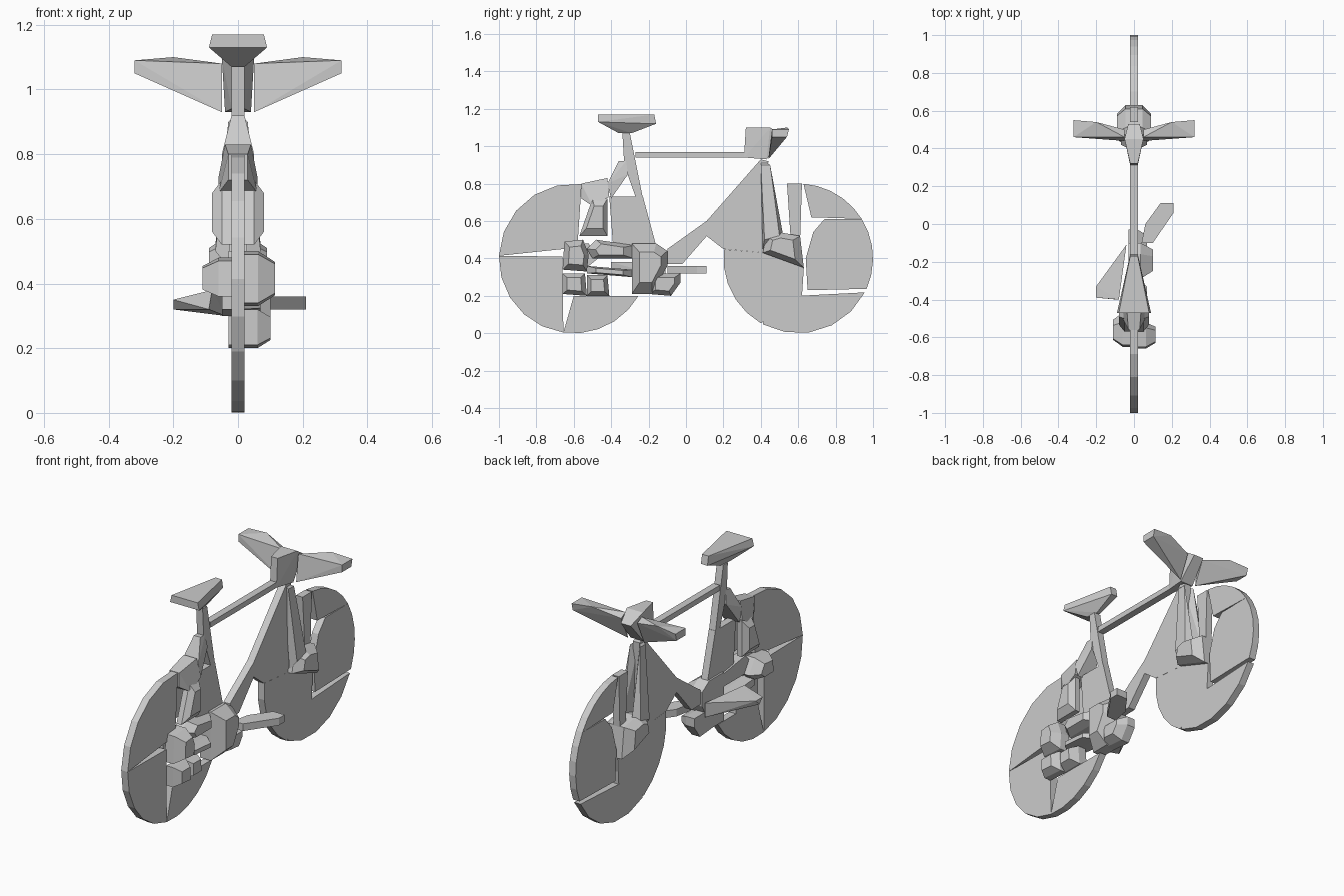
import bpy
import bmesh
from math import cos, sin, radians

default_cube = bpy.data.objects.get("Cube")
if default_cube:
    bpy.data.objects.remove(default_cube, do_unlink=True)

grey = bpy.data.materials.new("plain grey")
grey.use_nodes = True
grey_value = (.6, .6, .6, 1)
grey.diffuse_color = grey_value
grey.node_tree.nodes["Principled BSDF"].inputs["Base Color"].default_value = grey_value


def hull(name, points):
    """Flat-shaded convex solid wrapped round the points."""
    bm = bmesh.new()
    for point in points:
        bm.verts.new(point)
    result = bmesh.ops.convex_hull(bm, input=bm.verts[:])
    unused = [item for item in result["geom_interior"] + result["geom_unused"]
              if isinstance(item, bmesh.types.BMVert) and item.is_valid]
    bmesh.ops.delete(bm, geom=list(set(unused)), context="VERTS")
    bmesh.ops.dissolve_limit(bm, angle_limit=radians(1), verts=bm.verts[:], edges=bm.edges[:])
    bmesh.ops.recalc_face_normals(bm, faces=bm.faces[:])
    mesh = bpy.data.meshes.new(name)
    bm.to_mesh(mesh)
    bm.free()
    mesh.materials.append(grey)
    part = bpy.data.objects.new(name, mesh)
    bpy.context.collection.objects.link(part)
    return part


def plate(name, outline, inner=-.02, outer=.02):
    """Convex side outline (y, z) given a thickness along x."""
    return hull(name, [(x, y, z) for x in (inner, outer) for y, z in outline])


def faceted(name, outline, inner, outer, shrink=.6):
    """Plate whose outer face is shrunk, like a cut gem."""
    count = len(outline)
    middle_y = sum(y for y, z in outline) / count
    middle_z = sum(z for y, z in outline) / count
    points = [(inner, y, z) for y, z in outline]
    points += [((inner + outer) / 2, y, z) for y, z in outline]
    points += [(outer, middle_y + (y - middle_y) * shrink, middle_z + (z - middle_z) * shrink)
               for y, z in outline]
    return hull(name, points)


def rim(hub_y, start, end, steps=5):
    """Arc of tyre points between two angles in degrees."""
    angles = [radians(start + (end - start) * step / steps) for step in range(steps + 1)]
    return [(hub_y + .4 * cos(angle), .4 + .4 * sin(angle)) for angle in angles]


def symmetric(name, half):
    """Solid from points that are repeated on both sides of x."""
    return hull(name, [(side * x, y, z) for side in (-1, 1) for x, y, z in half])


# Rear wheel in three solid sectors
rear, front = -.6, .6
plate("rear_wheel_upper", rim(rear, 178, 84) + [(-.58, .6), (-.58, .47), (-.66, .45)])
plate("rear_wheel_back", rim(rear, 178, 262) + [(-.66, .41)])
plate("rear_wheel_lower", rim(rear, 262, 330) + [(-.6, .2)])

# Front wheel in solid sectors
plate("front_wheel_back", rim(front, 173, 240) + [(.42, .15), (.62, .2), (.63, .35), (.42, .43)])
plate("front_wheel_lower", rim(front, 242, 333) + [(.6, .2), (.42, .14)])
plate("front_wheel_nose", rim(front, 336, 392) + [(.74, .61), (.68, .54), (.64, .4), (.65, .23)])
plate("front_wheel_top", rim(front, 32, 86) + [(.67, .62)])
plate("front_wheel_shoulder", [(.54, .8), (.62, .8), (.61, .5), (.56, .5)])

# Frame
plate("top_tube", [(-.27, .97), (.32, .97), (.32, .94), (-.27, .94)])
plate("seat_tube", [(-.34, 1.07), (-.3, 1.07), (-.23, .72), (-.27, .73), (-.33, .9)])
plate("seat_tube_panel", [(-.41, .73), (-.23, .73), (-.16, .47), (-.39, .47)])
plate("head_panel", [(.11, .6), (.4, .93), (.44, .92), (.42, .43), (.2, .45), (.11, .52)])
plate("down_tube", [(-.1, .45), (.11, .6), (.12, .53), (-.02, .37), (-.1, .37)])
symmetric("seat_clamp", [(.02, -.36, .92), (.02, -.32, .92), (.03, -.31, .85),
                         (.05, -.4, .72), (.05, -.42, .8)])
symmetric("rear_brake", [(.03, -.56, .8), (.04, -.42, .83), (.06, -.41, .73),
                         (.06, -.5, .68), (.03, -.56, .72)])

# Fork blades and seat stays on both sides
for label, side in (("left", 1), ("right", -1)):
    hull(label + "_fork_blade", [(side * x, y, z) for x, y, z in (
        (0, .4, .93), (.03, .4, .9), (.03, .45, .9), (.03, .41, .45),
        (.07, .42, .5), (.07, .5, .52), (.03, .52, .52))])
    faceted(label + "_front_hub", [(.41, .43), (.43, .52), (.5, .54), (.61, .52),
                                   (.63, .35), (.5, .42)], 0, side * .09)
    faceted(label + "_seat_stay", [(-.5, .72), (-.42, .72), (-.42, .52), (-.57, .52)],
            side * .02, side * .08)

# Saddle
symmetric("saddle", [(.08, -.47, 1.17), (.09, -.47, 1.13), (.02, -.17, 1.17),
                     (.02, -.16, 1.12), (.01, -.29, 1.07), (.02, -.36, 1.07)])

# Handlebar stem and grips
symmetric("handlebar_stem", [(.05, .45, 1.1), (.02, .32, 1.1), (.04, .43, .93),
                             (.02, .31, .94), (.03, .53, 1.05)])
for label, side in (("left", 1), ("right", -1)):
    hull(label + "_handlebar", [(side * x, y, z) for x, y, z in (
        (.05, .44, .93), (.05, .46, 1.08), (.05, .5, 1.06), (.2, .54, 1.1),
        (.32, .46, 1.09), (.32, .55, 1.09), (.32, .46, 1.05), (.32, .54, 1.05))])

# Drivetrain
faceted("crankset", [(-.29, .48), (-.16, .48), (-.1, .44), (-.1, .36),
                     (-.18, .21), (-.29, .21)], -.03, .1)
faceted("chainring", [(-.2, .32), (-.03, .32), (-.03, .27), (-.08, .2), (-.2, .21)], -.03, .07)
faceted("upper_chain_guard", [(-.53, .45), (-.48, .5), (-.28, .47), (-.28, .4), (-.5, .4)],
        -.03, .07)
faceted("chain_stay", [(-.53, .36), (-.29, .34), (-.29, .3), (-.53, .32)], -.05, .07)
faceted("lower_chain_guard", [(-.53, .31), (-.42, .31), (-.41, .2), (-.53, .2)], -.02, .08)
faceted("rear_gear", [(-.66, .34), (-.65, .49), (-.55, .5), (-.52, .42), (-.53, .33)], .01, .115)
faceted("rear_derailleur", [(-.66, .21), (-.66, .32), (-.54, .32), (-.53, .2)], .02, .1)
faceted("rear_hub", [(-.65, .36), (-.64, .47), (-.52, .48), (-.47, .4), (-.52, .36)], -.01, -.11)

# Pedals with their cranks
hull("left_pedal", [(x, y, z) for x, y in ((.04, -.1), (.1, -.1), (.21, .06), (.21, .11),
                                         (.14, .11), (.06, .0)) for z in (.32, .36)])
hull("right_pedal", [(-.04, -.11, .38), (-.04, -.11, .3), (-.08, -.4, .38), (-.09, -.4, .32),
                     (-.2, -.33, .35), (-.2, -.39, .35), (-.2, -.36, .32)])
